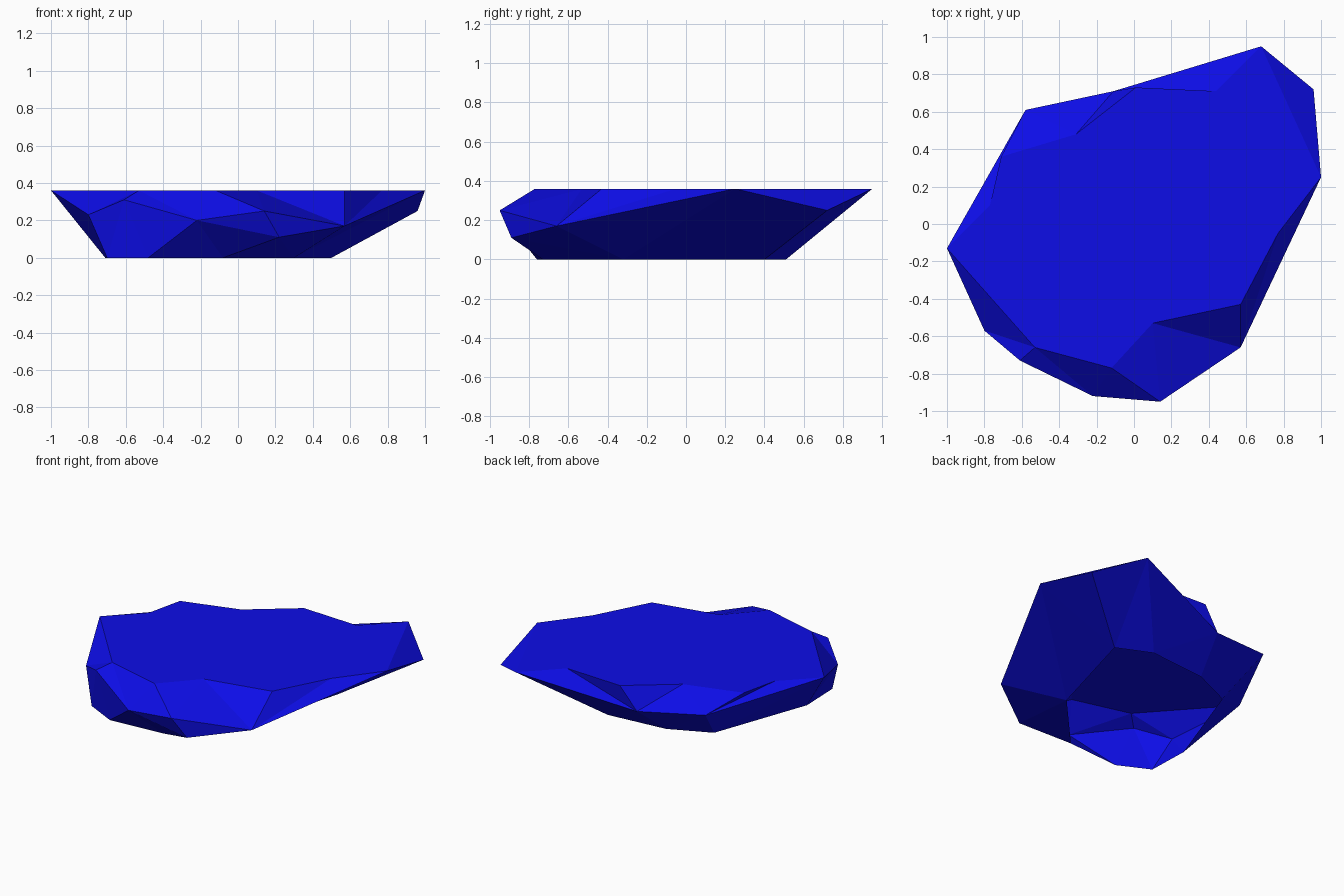
import bpy
import bmesh
from mathutils import Vector

default_cube = bpy.data.objects.get("Cube")
if default_cube:
    bpy.data.objects.remove(default_cube, do_unlink=True)

TOP = 0.36


def make_material(name, colour):
    mat = bpy.data.materials.new(name)
    mat.use_nodes = True
    mat.diffuse_color = colour
    mat.node_tree.nodes["Principled BSDF"].inputs["Base Color"].default_value = colour
    return mat


def ring(points, height):
    """Turn flat outline points into a loop at one height."""
    return [(x, y, height) for x, y in points]


def vertex(bm, cache, point):
    """Return the shared vertex at a point, making it when needed."""
    if point not in cache:
        cache[point] = bm.verts.new(point)
    return cache[point]


def add_face(bm, cache, points):
    """Add a facet, skipping any that collapse where loops touch."""
    unique = list(dict.fromkeys(points))
    if len(unique) > 2:
        return bm.faces.new([vertex(bm, cache, p) for p in unique])


def distance(a, b):
    return (Vector(a) - Vector(b)).length


def zip_loops(bm, cache, first, second):
    """Join two closed loops with facets, always taking the shorter diagonal."""
    first, second = first + first[:1], second + second[:1]
    i = j = 0
    while i < len(first) - 1 or j < len(second) - 1:
        first_done = i == len(first) - 1
        second_done = j == len(second) - 1
        step_first = second_done or (
            not first_done
            and distance(first[i + 1], second[j]) <= distance(first[i], second[j + 1])
        )
        if step_first:
            add_face(bm, cache, [first[i], first[i + 1], second[j]])
            i += 1
        else:
            add_face(bm, cache, [first[i], second[j + 1], second[j]])
            j += 1


# Flat top outline, counter-clockwise from the right tip
top_loop = ring([
    (-1, -.13), (-.53, -.66), (-.12, -.77), (.1, -.53), (.57, -.43),
    (.77, -.05), (1, .25), (.68, .95), (.44, .71), (.01, .73),
    (-.31, .48), (-.71, .36), (-.77, .1),
], TOP)

# Open bottom rim
rim_loop = ring([
    (-.71, -.35), (-.7, -.65), (-.48, -.76), (-.08, -.73), (.3, -.32),
    (.5, .4), (.26, .51), (-.17, .47), (-.46, .34),
], 0)

# Widest ridge, split at the front around one extra facet
brow = (.14, -.95, .25)
chin = (.22, -.89, .11)
ridge_start = [(-1, -.13, TOP), (-.8, -.57, .23), (-.61, -.73, .31), (-.22, -.92, .2)]
ridge_end = [
    (.57, -.66, .17), (1, .25, TOP), (.96, .72, .25),
    (.68, .95, TOP), (-.11, .71, .2), (-.58, .61, .26),
]

bm = bmesh.new()
cache = {}
cap = add_face(bm, cache, top_loop)
zip_loops(bm, cache, ridge_start + [brow] + ridge_end, top_loop)
zip_loops(bm, cache, ridge_start + [chin] + ridge_end, rim_loop)

# Front facet between brow and chin
add_face(bm, cache, [ridge_start[-1], chin, brow])
add_face(bm, cache, [chin, ridge_end[0], brow])

bmesh.ops.recalc_face_normals(bm, faces=bm.faces[:])
cap.normal_update()
if cap.normal.z < 0:
    bmesh.ops.reverse_faces(bm, faces=bm.faces[:])

# Faceted stone slab
mesh = bpy.data.meshes.new("stone_slab")
bm.to_mesh(mesh)
bm.free()
mesh.materials.append(make_material("deep_blue", (0.004, 0.004, 0.8, 1)))
stone_slab = bpy.data.objects.new("stone_slab", mesh)
bpy.context.collection.objects.link(stone_slab)
